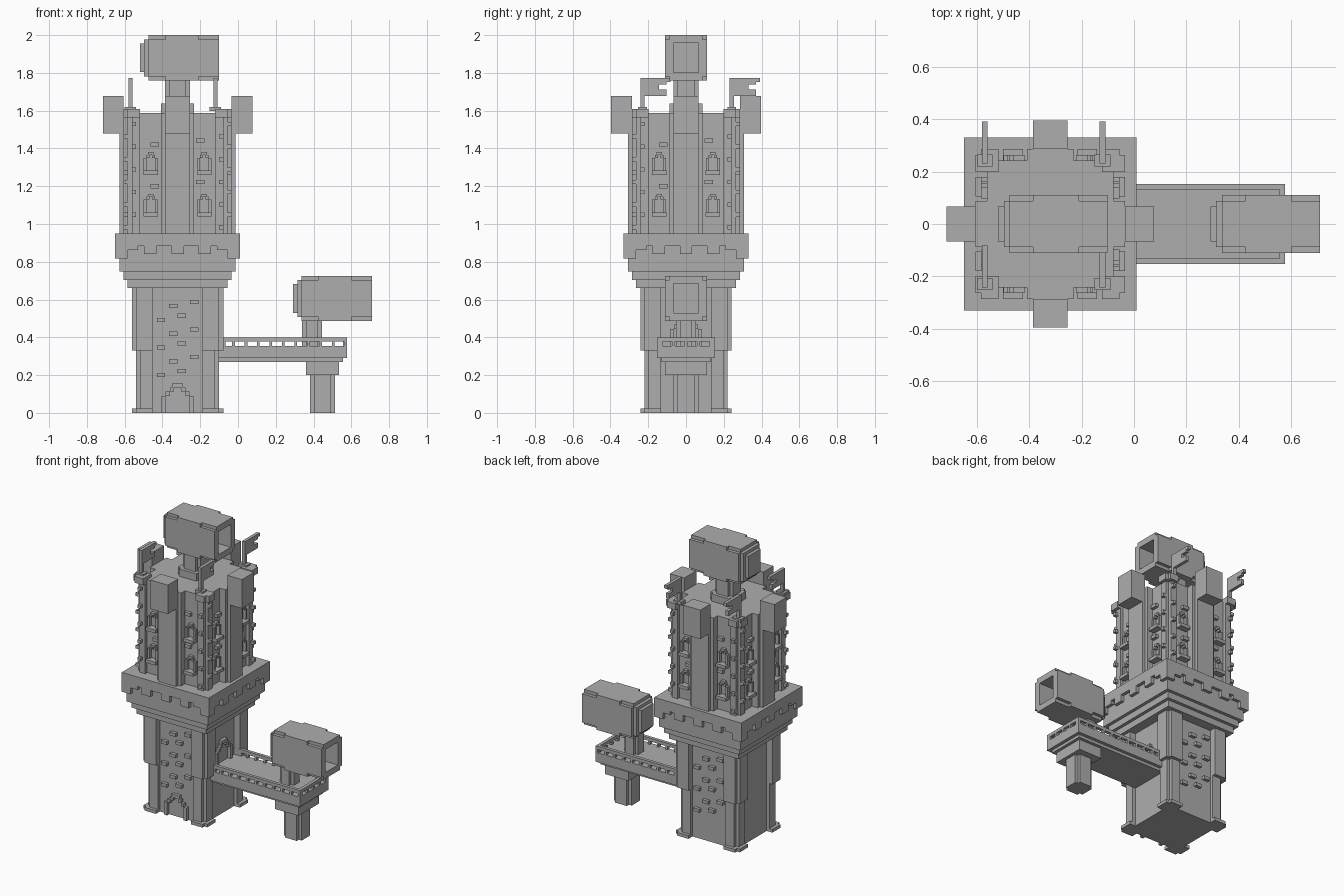
import bpy, bmesh
from math import pi
from mathutils import Matrix, Vector

cube = bpy.data.objects.get("Cube")
if cube:
    bpy.data.objects.remove(cube, do_unlink=True)

GREY = (0.42, 0.42, 0.42, 1)
stone = bpy.data.materials.new("grey_stone")
stone.use_nodes = True
stone.diffuse_color = GREY
stone.node_tree.nodes["Principled BSDF"].inputs["Base Color"].default_value = GREY

# Main dimensions: one masonry course, half widths and levels
COURSE = 0.022
AXIS = -0.32
SHAFT = 3 * COURSE
PIER = 11 * COURSE
GALLERY_HALF = 0.33
GALLERY_BASE, GALLERY_TOP, ROOF = 0.66, 0.95, 1.587
DECK_TOP, RAIL_TOP, DECK_END, DECK_HALF = 0.355, 0.4, 0.577, 0.153
SIDES = (-1, 1)
AROUND = range(4)


def mid(half, centre=0):
    return centre - half, centre + half


def box(bm, x, y, z):
    """Block between pairs of limits."""
    spans = [sorted(pair) for pair in (x, y, z)]
    centre = Vector([(low + high) / 2 for low, high in spans])
    size = Vector([high - low for low, high in spans])
    matrix = Matrix.Translation(centre) @ Matrix.Diagonal(size).to_4x4()
    bmesh.ops.create_cube(bm, size=1, matrix=matrix)


def square(bm, half, low, high):
    box(bm, mid(half), mid(half), (low, high))


def notched(bm, half, low, high, notch=COURSE):
    """Square shaft with stepped corners."""
    box(bm, mid(half), mid(half - notch), (low, high))
    box(bm, mid(half - notch), mid(half), (low, high))


def corner(bm, inner, outer, low, high):
    """Corner pier with a stepped outer edge."""
    box(bm, (inner, outer), (COURSE - outer, -inner), (low, high))
    box(bm, (inner, outer - COURSE), (-outer, -inner), (low, high))


def relief(bm, face, x, base, width, height, depth=COURSE):
    """Block standing out from the wall that faces the front."""
    box(bm, mid(width / 2, x), (-face - depth, COURSE - face), (base, base + height))


def arch(bm, face, x, base, half, rise, thick):
    """Stepped arch: two jambs, narrowing courses and a keystone."""
    top, height = base, rise
    while half > thick:
        for side in SIDES:
            relief(bm, face, x + side * (half - thick / 2), top, thick, height)
        top, height, half = top + height, thick, half - thick
    relief(bm, face, x, top, 2 * half + thick, thick)


def part(name, build, x=0, z=0, turns=(0,)):
    """Make one object, repeating the build on the given quarter turns."""
    bm = bmesh.new()
    for turn in turns:
        old = set(bm.verts)
        build(bm)
        new = [v for v in bm.verts if v not in old]
        bmesh.ops.rotate(bm, verts=new, matrix=Matrix.Rotation(turn * pi / 2, 3, "Z"))
    mesh = bpy.data.meshes.new(name)
    bm.to_mesh(mesh)
    bm.free()
    mesh.materials.append(stone)
    obj = bpy.data.objects.new(name, mesh)
    obj.location = (x, 0, z)
    bpy.context.collection.objects.link(obj)
    return obj


# Lower tower: core, corner piers with feet, doors and loose bricks
LOWER_WALL = 9 * COURSE


def lower_core(bm):
    square(bm, LOWER_WALL, 0, GALLERY_BASE)


def lower_pier(bm):
    inner = 2 * SHAFT
    corner(bm, inner, PIER, 0, COURSE)
    corner(bm, inner, PIER - COURSE, 0, GALLERY_BASE)
    corner(bm, inner, PIER, GALLERY_BASE / 2, GALLERY_BASE)


def door(bm):
    arch(bm, LOWER_WALL, 0, 0, 0.085, 0.09, COURSE)


def lower_bricks(bm):
    for row in range(6):
        for side in SIDES:
            x = side * 0.055 + (row % 2 - 0.5) * SHAFT
            relief(bm, LOWER_WALL, x, 0.2 + row * 0.073 + side * COURSE / 2, 2 * COURSE, COURSE)


part("lower_tower_core", lower_core, AXIS)
part("lower_corner_piers", lower_pier, AXIS, 0, AROUND)
part("front_door_arch", door, AXIS)
part("bridge_door_arch", door, AXIS, DECK_TOP, (1,))
part("lower_wall_bricks", lower_bricks, AXIS, 0, (0, 2))


# Flared gallery with hanging teeth
def gallery(bm):
    for level in range(3):
        base = GALLERY_BASE + level * 2 * COURSE
        square(bm, PIER + (level + 1) * COURSE, base, GALLERY_TOP - COURSE)
    square(bm, GALLERY_HALF, GALLERY_TOP - SHAFT, GALLERY_TOP)


def gallery_teeth(bm):
    face, top = GALLERY_HALF - COURSE, GALLERY_TOP - SHAFT
    for place in (-1, 0, 1):
        relief(bm, face, place * 0.145, top - 2 * COURSE, SHAFT, SHAFT)
    for side in SIDES:
        relief(bm, face, side * PIER, top - COURSE, SHAFT, 2 * COURSE)
    box(bm, (PIER + COURSE, GALLERY_HALF), (-PIER - COURSE, -GALLERY_HALF), (top - SHAFT, top))


part("flared_gallery", gallery, AXIS)
part("gallery_teeth", gallery_teeth, AXIS, 0, AROUND)


# Upper tower: keep, capped buttresses, corner posts and windows
def keep(bm):
    notched(bm, PIER, GALLERY_TOP, ROOF, 2 * COURSE)


def buttress(bm):
    height = ROOF - GALLERY_TOP
    relief(bm, PIER, 0, GALLERY_TOP, 2 * SHAFT, height, SHAFT)
    relief(bm, PIER, 0, GALLERY_TOP, 8 * COURSE, height, 2 * COURSE)
    relief(bm, PIER + SHAFT, 0, 1.48, 2 * SHAFT, 9 * COURSE, 4 * COURSE)


def corner_post(bm):
    corner(bm, LOWER_WALL, PIER + COURSE, GALLERY_TOP, ROOF)
    corner(bm, LOWER_WALL, PIER + 2 * COURSE, ROOF - COURSE, ROOF + COURSE)
    for row in range(5):
        base = GALLERY_TOP + COURSE + row * 0.12
        relief(bm, PIER + COURSE, PIER - COURSE / 2, base, COURSE, COURSE)
        box(bm, (PIER, PIER + 2 * COURSE), (-PIER, COURSE - PIER), (base + SHAFT, base + 4 * COURSE))


def windows(bm):
    for side in SIDES:
        for base in (1.04, 1.26):
            arch(bm, PIER, side * 0.142, base, 0.037, 0.09, 0.015)
            relief(bm, PIER, side * 0.142, base, 0.075, COURSE, 2 * COURSE)
        for base in (1.2, 1.42):
            relief(bm, PIER, side * 0.12, base + side * COURSE / 2, 2 * COURSE, COURSE)


part("upper_keep", keep, AXIS)
part("buttresses", buttress, AXIS, 0, AROUND)
part("corner_posts", corner_post, AXIS, 0, AROUND)
part("upper_windows", windows, AXIS, 0, AROUND)


# Swallow-tailed flags on the corner ledges, streaming towards the back
def flag(bm):
    thin, top = COURSE / 2, 8 * COURSE
    box(bm, mid(thin), (0, COURSE), (0, top))
    box(bm, mid(thin), (COURSE, 0.1), (0.08, top))
    for tail in (0.08, top - 0.035):
        box(bm, mid(thin), (0.1, 0.14), (tail, tail + 0.035))
    box(bm, mid(thin), (0.14, 0.16), (top - COURSE, top))
    box(bm, mid(0.03), (-thin, 0.035), (0, COURSE))


for side, x in (("right", -0.57), ("left", -0.12)):
    for end, y in (("front", -PIER), ("back", PIER - COURSE / 2)):
        part(f"{end}_{side}_flag", flag, x, ROOF + COURSE / 2).location.y = y


# Cannons: hollow barrel, stepped breech and raised edge bands
def cannon(bm):
    wide, tall, length, back = 5 * COURSE, 0.12, 17 * COURSE, SHAFT
    box(bm, (0, back), mid(wide), mid(tall - COURSE))
    box(bm, (0, back), mid(wide - COURSE), mid(tall))
    for step in (1, 2):
        inset = step * COURSE
        box(bm, (-inset, 0), mid(wide - inset), mid(tall - inset))
    for side in SIDES:
        box(bm, (back, length), (side * SHAFT, side * wide), mid(tall - COURSE))
        box(bm, (back, length), mid(wide - COURSE), (side * 0.078, side * tall))
        for edge in SIDES:
            box(bm, (0.09, 0.265), (side * SHAFT, side * wide), (edge * 0.08, edge * tall))


def top_mount(bm):
    notched(bm, 4 * COURSE, ROOF, ROOF + 0.05)
    notched(bm, SHAFT, ROOF, 1.78)


def bridge_mount(bm):
    notched(bm, 0.053, DECK_TOP, 0.5)


part("top_cannon", cannon, -0.475, 1.88)
part("bridge_cannon", cannon, 0.336, 0.606)
part("top_cannon_mount", top_mount, AXIS)
part("bridge_cannon_mount", bridge_mount, 0.393)


# Bridge deck, slotted railing and support column
def deck(bm):
    start = AXIS + LOWER_WALL
    box(bm, (start, DECK_END), mid(DECK_HALF), (0.29, DECK_TOP))
    box(bm, (start, DECK_END - COURSE), mid(DECK_HALF - COURSE), (0.27, DECK_TOP))


def railing(bm):
    start, slot_top, thin = AXIS + LOWER_WALL, RAIL_TOP - COURSE, COURSE / 3
    cap, gap = (slot_top, RAIL_TOP), (DECK_TOP, slot_top)
    end = (DECK_END - COURSE, DECK_END)
    for side in SIDES:
        rail = (side * (DECK_HALF - COURSE), side * DECK_HALF)
        box(bm, (start, DECK_END), rail, cap)
        box(bm, (start, -SHAFT), rail, gap)
        for post in range(10):
            box(bm, mid(thin, DECK_END - thin - post * SHAFT), rail, gap)
    box(bm, end, mid(DECK_HALF), cap)
    for post in range(-2, 3):
        box(bm, end, mid(thin, post * SHAFT), gap)


def column(bm):
    notched(bm, SHAFT, 0, 0.2)
    box(bm, mid(4 * COURSE), mid(5 * COURSE), (0.2, 0.28))


part("bridge_deck", deck)
part("bridge_railing", railing)
part("bridge_column", column, 0.447)
